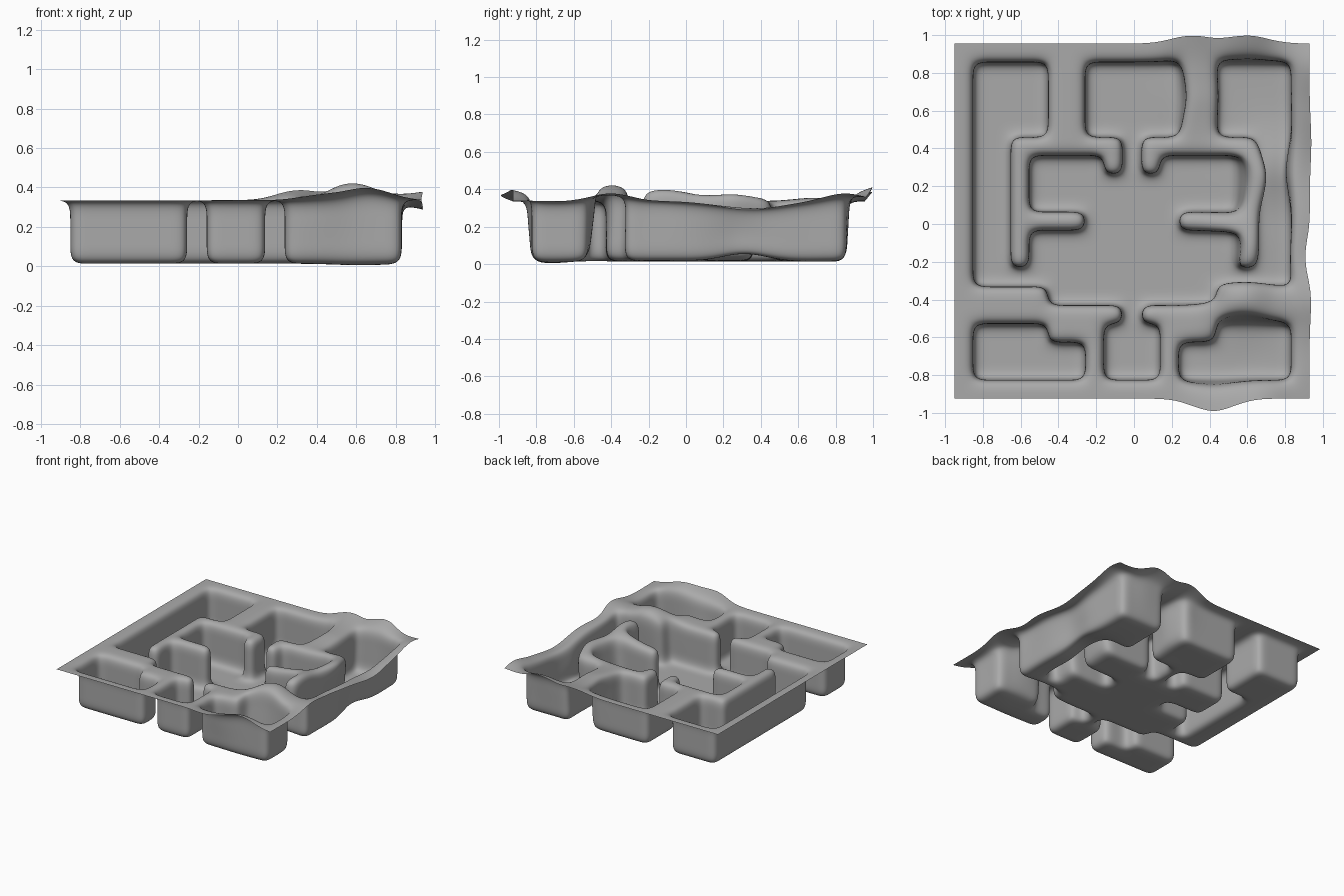
import bpy, bmesh, math
from mathutils import Vector

if "Cube" in bpy.data.objects:
    bpy.data.objects.remove(bpy.data.objects["Cube"])

N = 19
CELL = 0.0989
LEFT, BACK = -0.95, 0.955
RIM, FLOOR, STEPS = 0.335, 0.013, 3

# Sunken rooms as row and column ranges, mirrored left to right
ROOMS = {
    "back_side": (1, 5, 1, 5),
    "corridor": (5, 13, 1, 3),
    "back_middle": (1, 5, 7, 12),
    "back_neck": (5, 6, 9, 10),
    "hall": (6, 12, 4, 15),
    "cross_passage": (12, 13, 1, 18),
    "hall_front": (13, 14, 5, 14),
    "front_neck": (14, 15, 9, 10),
    "front_middle": (15, 18, 8, 11),
    "front_side_back": (15, 16, 1, 5),
    "front_side": (16, 18, 1, 7),
}
# Short walls left standing inside the hall
PEGS = {"neck_peg": (6, 7, 8, 9), "side_peg": (9, 10, 4, 7)}

# Dents and bulges on the +x side: centre, radius, push
BUMPS = [
    ((0.30, 0.97, RIM), 0.12, (0, 0.05, 0.06)),
    ((0.60, 0.97, RIM), 0.13, (0, 0.05, 0.09)),
    ((0.93, 0.85, RIM), 0.13, (0, 0, 0.05)),
    ((0.42, -0.95, RIM), 0.13, (0, -0.08, 0.03)),
    ((0.66, -0.92, RIM), 0.14, (0, 0, 0.07)),
    ((0.58, -0.46, RIM), 0.15, (0, 0.07, 0.11)),
    ((0.93, -0.40, RIM), 0.13, (0.01, 0, 0.05)),
    ((0.93, -0.18, RIM), 0.10, (-0.03, 0, 0)),
    ((0.58, -0.10, RIM), 0.16, (0.04, -0.02, 0.08)),
    ((0.60, 0.25, RIM), 0.16, (0.09, 0, 0.05)),
    ((0.93, 0.33, RIM), 0.20, (0.02, 0, -0.06)),
    ((0.83, 0.28, 0.15), 0.14, (-0.05, 0, 0.02)),
    ((0.76, 0.33, FLOOR), 0.16, (0, 0, 0.05)),
    ((0.28, 0.68, 0.25), 0.14, (0.05, 0, 0.03)),
    ((0.62, -0.72, FLOOR), 0.16, (0, 0, -0.013)),
]


def cells(blocks):
    found = set()
    for top, bottom, start, end in blocks.values():
        for r in range(top, bottom):
            for c in range(start, end):
                found |= {(r, c), (r, N - 1 - c)}
    return found


def warp(p):
    out = p.copy()
    for centre, radius, push in BUMPS:
        d = p - Vector(centre)
        d.z *= 0.6
        out += Vector(push) * math.exp(-d.length_squared / radius ** 2)
    return out


sunken = cells(ROOMS) - cells(PEGS)
bm = bmesh.new()
cache = {}


def vert(row, col, step):
    key = (row, col, step)
    if key not in cache:
        z = RIM + (FLOOR - RIM) * step / STEPS
        cache[key] = bm.verts.new(warp(Vector((LEFT + col * CELL, BACK - row * CELL, z))))
    return cache[key]


# Rim and floor cells, with stepped walls wherever the height changes
for r in range(N):
    for c in range(N):
        low = (r, c) in sunken
        ring = [(r, c), (r + 1, c), (r + 1, c + 1), (r, c + 1)]
        bm.faces.new([vert(*q, STEPS if low else 0) for q in ring])
        if not low:
            continue
        neighbours = [(r, c - 1), (r + 1, c), (r, c + 1), (r - 1, c)]
        for i, other in enumerate(neighbours):
            if other in sunken:
                continue
            a, b = ring[i], ring[(i + 1) % 4]
            for s in range(STEPS):
                bm.faces.new([vert(*a, s), vert(*b, s), vert(*b, s + 1), vert(*a, s + 1)])

for f in bm.faces:
    f.smooth = True

mesh = bpy.data.meshes.new("moulded_tray")
bm.to_mesh(mesh)
bm.free()
tray = bpy.data.objects.new("moulded_tray", mesh)
bpy.context.collection.objects.link(tray)

# Soft rounded walls, square outer corners
sub = tray.modifiers.new("soft_walls", "SUBSURF")
sub.levels = sub.render_levels = 3
sub.boundary_smooth = "PRESERVE_CORNERS"

# Plain grey sheet
grey = bpy.data.materials.new("plain_grey")
grey.use_nodes = True
colour = (0.4, 0.4, 0.4, 1)
grey.diffuse_color = colour
grey.node_tree.nodes["Principled BSDF"].inputs["Base Color"].default_value = colour
mesh.materials.append(grey)
